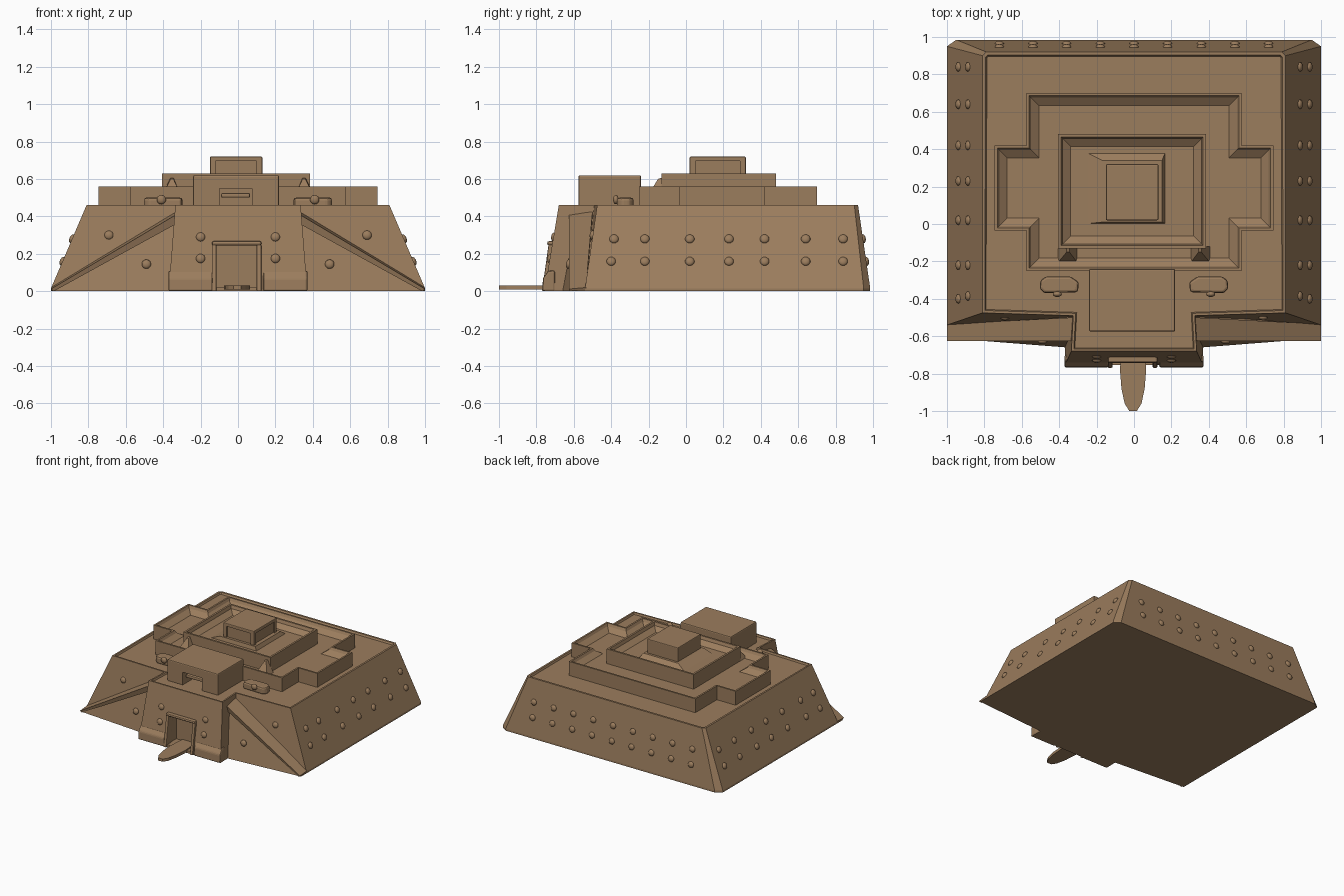
import bpy, bmesh
from mathutils import Vector

if "Cube" in bpy.data.objects:
    bpy.data.objects.remove(bpy.data.objects["Cube"])

clay = bpy.data.materials.new("clay brown")
clay.diffuse_color = (0.33, 0.205, 0.11, 1)
clay.use_nodes = True
clay.node_tree.nodes["Principled BSDF"].inputs["Base Color"].default_value = clay.diffuse_color


def finish(name, bm):
    bmesh.ops.recalc_face_normals(bm, faces=bm.faces)
    me = bpy.data.meshes.new(name)
    bm.to_mesh(me)
    bm.free()
    ob = bpy.data.objects.new(name, me)
    bpy.context.collection.objects.link(ob)
    me.materials.append(clay)
    return ob


def loft(name, rings, insets=(), bevel=0.0):
    """Skin closed rings of points, cap the ends, then sink the last cap."""
    bm = bmesh.new()
    vs = [[bm.verts.new(p) for p in r] for r in rings]
    n = len(vs[0])
    for a, b in zip(vs, vs[1:]):
        for i in range(n):
            j = (i + 1) % n
            bm.faces.new((a[i], a[j], b[j], b[i]))
    bm.faces.new(vs[0][::-1])
    top = bm.faces.new(vs[-1])
    bmesh.ops.recalc_face_normals(bm, faces=bm.faces)
    for thick, depth in insets:
        bmesh.ops.inset_region(bm, faces=[top], thickness=thick, depth=depth)
    ob = finish(name, bm)
    if bevel:
        m = ob.modifiers.new("soft edge", 'BEVEL')
        m.width, m.segments, m.limit_method = bevel, 2, 'ANGLE'
    return ob


def rect(x0, x1, y0, y1, z):
    return [(x0, y0, z), (x1, y0, z), (x1, y1, z), (x0, y1, z)]


def box(name, x0, x1, y0, y1, z0, z1, insets=(), bevel=0.0):
    return loft(name, [rect(x0, x1, y0, y1, z0), rect(x0, x1, y0, y1, z1)], insets, bevel)


def cut(ob, name, *dims):
    c = box(name, *dims)
    c.hide_render = True
    c.hide_viewport = True
    m = ob.modifiers.new("opening", 'BOOLEAN')
    m.operation, m.object, m.solver = 'DIFFERENCE', c, 'EXACT'


def sym(half, z):
    """Mirror a right-hand half outline (front to back) into a closed ring."""
    return [(x, y, z) for x, y in half] + [(-x, y, z) for x, y in reversed(half)]


# sloped fort body with the gate bay in one outline, and a roof with a low rim
lower = [(.37, -.755), (.365, -.54), (1, -.54), (1, .95), (.95, .985)]
upper = [(.335, -.68), (.325, -.49), (.81, -.475), (.81, .9), (.79, .92)]
body = loft("fort_body", [sym(lower, 0), sym(lower, .015), sym(upper, .46)],
            [(.018, 0), (.008, -.014)])
cut(body, "gate_cutter", -.12, .105, -.9, -.63, .02, .25)

# gate surround, sill skirts and tongue-shaped ramp
for x0, x1 in ((-.14, -.115), (.1, .125)):
    loft("gate_jamb", [rect(x0, x1, -.77, -.70, 0), rect(x0, x1, -.735, -.68, .25)], bevel=.006)
box("gate_lintel", -.14, .125, -.742, -.68, .245, .268, bevel=.01)
for s in (-1, 1):
    a, b = sorted((s * .135, s * .372))
    loft("gate_skirt", [rect(a, b, -.768, -.7, 0), rect(a, b, -.765, -.7, .07),
                        rect(a, b, -.735, -.7, .11)], bevel=.01)
tongue = [(.06, -.62), (.07, -.78), (.062, -.88), (.045, -.96), (.02, -1)]
loft("entry_ramp", [[(x - .005, y, z) for x, y, z in sym(tongue[::-1], h)] for z, h in ((0, .008), (1, .03))])

# diagonal buttresses from the gate bay to the front corners
for s in (-1, 1):
    tri = [(.33, -.585, .40), (.36, -.66, 0), (1, -.61, 0)]
    front = [(s * x, y, z) for x, y, z in tri]
    loft("buttress_wall", [[(x, -.46, z) for x, y, z in front], front])
    ridge = [[(.33, -.625, .41), (.33, -.50, .425), (.33, -.50, .37), (.33, -.61, .36)],
             [(1, -.625, .012), (1, -.535, .02), (1, -.535, 0), (.985, -.62, 0)]]
    loft("buttress_ridge", [[(s * x, y, z) for x, y, z in r] for r in ridge])

# stepped roof tiers: a cross-shaped tray, a square tray and a central block
half = [(.575, -.25), (.575, -.035), (.745, -.035), (.745, .42), (.575, .42), (.575, .70)]
loft("cross_tier", [sym(half, .44), sym(half, .56)], [(.02, 0), (.015, -.02), (.06, -.03)])
box("square_tier", -.405, .385, -.13, .48, .48, .63, [(.022, 0), (.012, -.025), (.06, -.03)])
loft("block_mound", [rect(-.27, .17, 0, .39, .565), rect(-.17, .15, .01, .34, .605)])
block = box("top_block", -.15, .13, .02, .32, .55, .72, bevel=.006)
cut(block, "block_front_cutter", -.12, .10, 0, .032, .5, .695)
cut(block, "block_side_cutter", .118, .2, .05, .29, .5, .695)

# upper gatehouse with doorway and lintel
house = box("gatehouse", -.24, .22, -.575, -.24, .44, .62, bevel=.008)
cut(house, "doorway_cutter", -.1, .075, -.7, -.42, .445, .55)
box("doorway_bar", -.09, .065, -.55, -.5, .50, .525, bevel=.008)
for s in (-1, 1):
    # wedge braces against the square tier
    loft("tier_brace", [[(s * x, -.21, .5) for x in (.30, .41)] + [(s * x, -.12, .5) for x in (.41, .30)],
                        [(s * x, -.15, .60) for x in (.345, .36)] + [(s * x, -.12, .61) for x in (.36, .345)]])
    # rounded roof pods
    pod = [(.30, -.365), (.48, -.37), (.505, -.345), (.50, -.30), (.47, -.28), (.34, -.28), (.295, -.31)]
    loft("roof_pod", [[(s * x, y, z) for x, y in pod] for z in (.44, .50)], bevel=.014)


# domed studs
def stud(p, normal):
    bm = bmesh.new()
    bmesh.ops.create_uvsphere(bm, u_segments=14, v_segments=8, radius=.025)
    q = Vector(normal).to_track_quat('Z', 'Y').to_matrix()
    for v in bm.verts:
        v.co.z *= .6
        v.co = q @ v.co + Vector(p)
    for f in bm.faces:
        f.smooth = True
    finish("stud", bm)


for z in (.16, .28):
    t = (z - .015) / .445
    for s in (-1, 1):
        for y in (-.40 if z < .2 else -.385, -.22, .02, .23, .42, .64, .84):
            stud((s * (1 - .19 * t), y, z), (s, 0, .42))
    for i in range(9):
        stud((-.72 + .18 * i, .985 - .065 * t, z), (0, 1, .15))
for s in (-1, 1):
    stud((s * .69, -.5, .30), (0, -1, .15))
    stud((s * .49, -.627, .145), (0, -1, .15))
    stud((s * .2, -.706, .29), (0, -1, .17))
    stud((s * .2, -.727, .175), (0, -1, .17))
    stud((s * .41, -.375, .49), (0, -1, 0))
